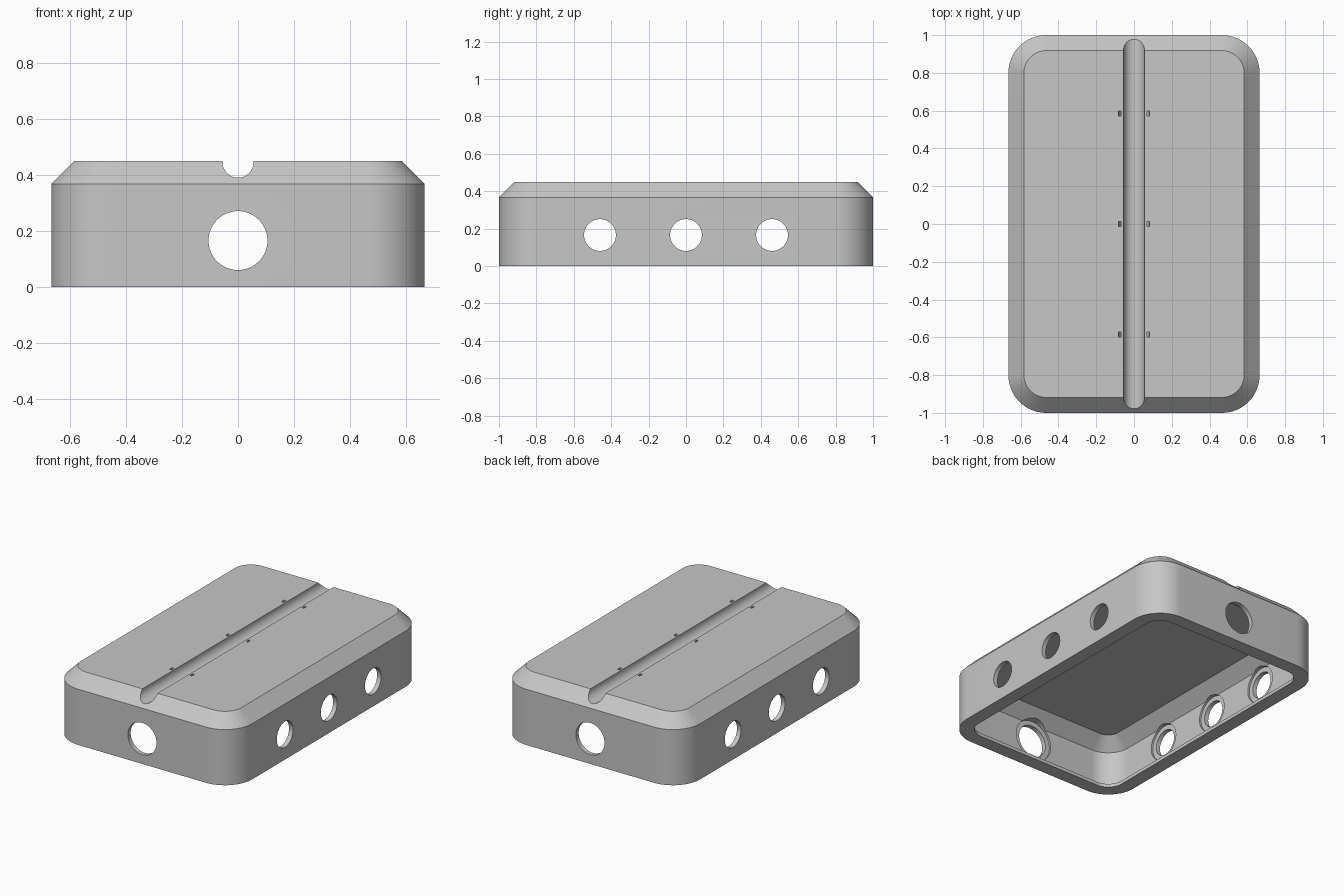
import bpy, bmesh, math
from mathutils import Matrix

HALF_X, HALF_Y, CORNER = 0.665, 1.0, 0.2
HOLE_Z = 0.166

cube = bpy.data.objects.get("Cube")
if cube:
    bpy.data.objects.remove(cube, do_unlink=True)

grey = bpy.data.materials.new("plain grey")
grey.use_nodes = True
colour = (0.57, 0.57, 0.57, 1)
grey.diffuse_color = colour
grey.node_tree.nodes["Principled BSDF"].inputs["Base Color"].default_value = colour


def make_object(name, bm):
    bmesh.ops.recalc_face_normals(bm, faces=bm.faces)
    mesh = bpy.data.meshes.new(name)
    bm.to_mesh(mesh)
    bm.free()
    mesh.materials.append(grey)
    obj = bpy.data.objects.new(name, mesh)
    bpy.context.collection.objects.link(obj)
    return obj


def rounded_loft(name, layers, steps=16):
    """Stack rounded rectangles given as (inset, height)."""
    bm = bmesh.new()
    rings = []
    for inset, z in layers:
        ring = []
        for quarter, (sx, sy) in enumerate([(1, 1), (-1, 1), (-1, -1), (1, -1)]):
            for i in range(steps + 1):
                a = (quarter + i / steps) * math.pi / 2
                r = CORNER - inset
                ring.append(bm.verts.new((sx * (HALF_X - CORNER) + r * math.cos(a),
                                          sy * (HALF_Y - CORNER) + r * math.sin(a), z)))
        rings.append(ring)
    for low, high in zip(rings, rings[1:]):
        for i in range(len(low)):
            j = (i + 1) % len(low)
            bm.faces.new((low[i], low[j], high[j], high[i]))
    bm.faces.new(rings[0])
    bm.faces.new(rings[-1])
    return make_object(name, bm)


def cylinder(name, radius, length, centre, axis):
    bm = bmesh.new()
    turn = Matrix.Rotation(math.pi / 2, 4, "Y" if axis == "X" else "X")
    bmesh.ops.create_cone(bm, cap_ends=True, segments=64, radius1=radius, radius2=radius,
                          depth=length, matrix=Matrix.Translation(centre) @ turn)
    return make_object(name, bm)


def block(name, size, centre):
    bm = bmesh.new()
    bmesh.ops.create_cube(bm, size=1, matrix=Matrix.Translation(centre) @ Matrix.Diagonal((*size, 1)))
    return make_object(name, bm)


def cut(target, cutter):
    cutter.hide_render = True
    bpy.context.view_layer.objects.active = target
    mod = target.modifiers.new("cut", "BOOLEAN")
    mod.operation, mod.solver, mod.object = "DIFFERENCE", "EXACT", cutter
    bpy.ops.object.modifier_apply(modifier=mod.name)
    bpy.data.objects.remove(cutter, do_unlink=True)


# Chamfered outer body
body = rounded_loft("enclosure_body", [(0, 0), (0, 0.368), (0.082, 0.45)])

# Hollow underside with thin walls and a wider retaining lip at the rim
cut(body, rounded_loft("cavity_cutter", [(0.092, -0.1), (0.092, 0.022), (0.043, 0.023),
                                         (0.043, 0.27), (0.123, 0.35)]))

# Round groove along the top
cut(body, cylinder("groove_cutter", 0.055, 2.4, (0, 0, 0.445), "Y"))
cut(body, block("groove_mouth_cutter", (0.11, 2.4, 0.1), (0, 0, 0.495)))

# Curved tie channels passing under the groove
for y in (-0.585, 0, 0.585):
    channel = cylinder("tie_channel_cutter", 0.082, 0.028, (0, y, 0.445), "Y")
    cut(channel, cylinder("tie_channel_core", 0.068, 0.1, (0, y, 0.445), "Y"))
    cut(body, channel)

# Wall holes, each with a shallow wider recess on the inside
for sign in (-1, 1):
    cut(body, cylinder("end_hole_cutter", 0.105, 0.3, (0, sign, HOLE_Z), "Y"))
    cut(body, cylinder("end_recess_cutter", 0.137, 0.12, (0, sign * 0.91, HOLE_Z), "Y"))
    for y in (-0.46, 0, 0.46):
        cut(body, cylinder("side_hole_cutter", 0.085, 0.3, (sign * HALF_X, y, HOLE_Z), "X"))
        cut(body, cylinder("side_recess_cutter", 0.117, 0.12,
                           (sign * (HALF_X - 0.09), y, HOLE_Z), "X"))

bpy.ops.object.select_all(action="DESELECT")
body.select_set(True)
bpy.context.view_layer.objects.active = body
bpy.ops.object.shade_smooth_by_angle(angle=math.radians(30))
